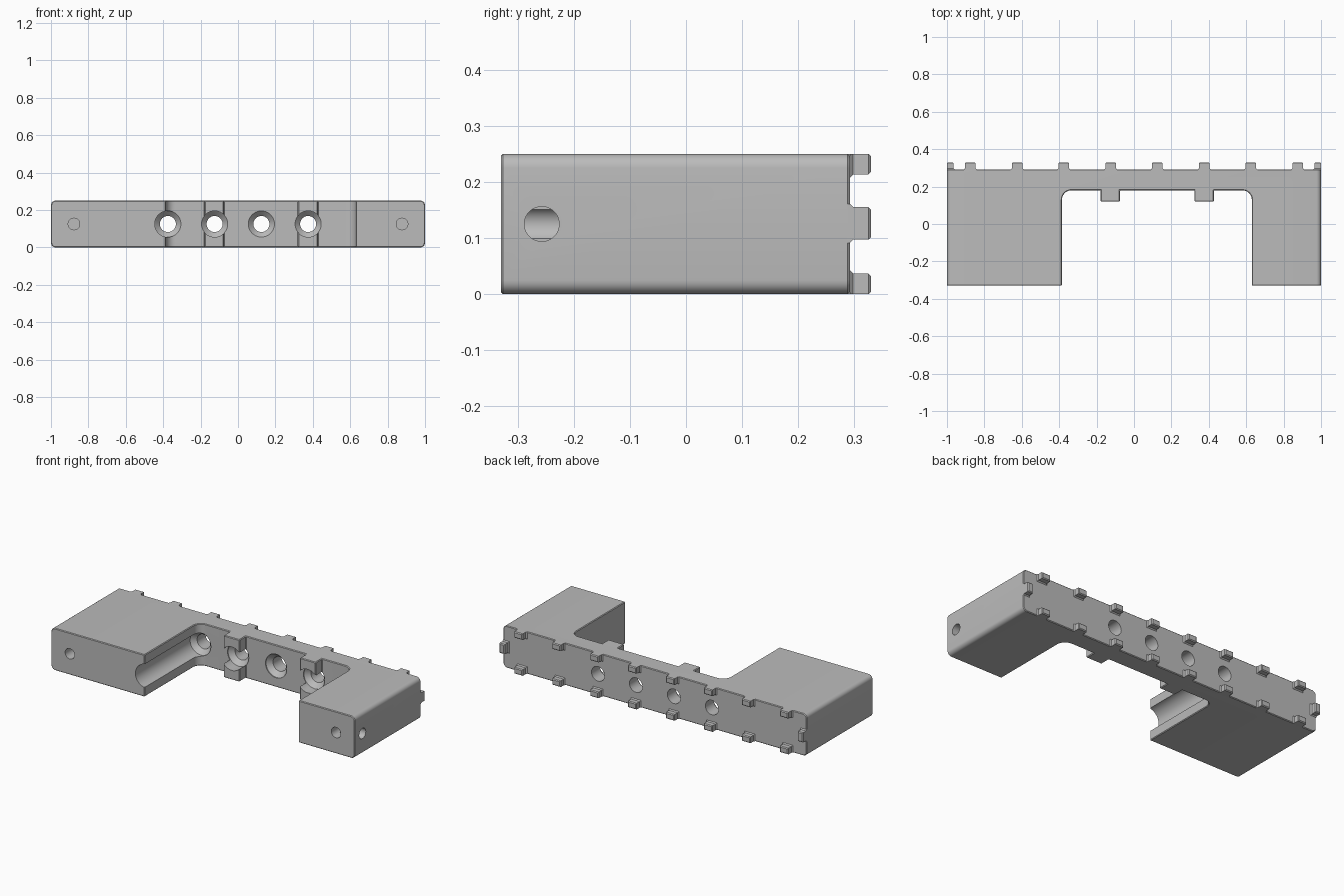
import bpy, bmesh, math
from mathutils import Vector

if "Cube" in bpy.data.objects:
    bpy.data.objects.remove(bpy.data.objects["Cube"], do_unlink=True)

grey = bpy.data.materials.new("plain grey")
grey.use_nodes = True
colour = (0.5, 0.5, 0.5, 1)
grey.diffuse_color = colour
grey.node_tree.nodes["Principled BSDF"].inputs["Base Color"].default_value = colour

BACK, FRONT, TOP = 0.292, -0.33, 0.25
MID = TOP / 2


def loft(name, rings):
    """Closed solid through a row of matching point rings."""
    bm = bmesh.new()
    rows = [[bm.verts.new(p) for p in ring] for ring in rings]
    n = len(rows[0])
    for a, b in zip(rows, rows[1:]):
        for i in range(n):
            j = (i + 1) % n
            bm.faces.new((a[i], a[j], b[j], b[i]))
    bm.faces.new(rows[0])
    bm.faces.new(rows[-1])
    bmesh.ops.recalc_face_normals(bm, faces=bm.faces)
    mesh = bpy.data.meshes.new(name)
    bm.to_mesh(mesh)
    bm.free()
    mesh.materials.append(grey)
    obj = bpy.data.objects.new(name, mesh)
    bpy.context.collection.objects.link(obj)
    return obj


def arc(cx, cy, r, start, end, steps):
    angles = [math.radians(start + (end - start) * i / steps) for i in range(steps + 1)]
    return [(cx + r * math.cos(a), cy + r * math.sin(a)) for a in angles]


def round_cutter(name, origin, axis, profile):
    """Lathe of (distance, radius) pairs along an axis."""
    axis = Vector(axis)
    up = Vector((0, 0, 1))
    side = axis.cross(up)
    circle = arc(0, 0, 1, 0, 360, 40)[:-1]
    rings = [[Vector(origin) + axis * d + (side * u + up * v) * r for u, v in circle]
             for d, r in profile]
    return loft(name, rings)


def cut(obj, cutter):
    cutter.hide_render = True
    mod = obj.modifiers.new("cut", 'BOOLEAN')
    mod.operation = 'DIFFERENCE'
    mod.solver = 'EXACT'
    mod.object = cutter


# Body: rounded bar section running front to back
r = 0.025
section = []
for cx, cz, start in ((1 - r, TOP - r, 0), (r - 1, TOP - r, 90),
                      (r - 1, r, 180), (1 - r, r, 270)):
    section += arc(cx, cz, r, start, start + 90, 6)
body = loft("bracket_body", [[(x, y, z) for x, z in section] for y in (FRONT, BACK)])

# Front notch, leaving two ribs on its back wall
left, right, wall, rib, f = -0.385, 0.63, 0.18, 0.12, 0.05
plan = [(left, -0.5), (right, -0.5)] + arc(right - f, wall - f, f, 0, 90, 8)
for x in (0.375, -0.127):
    plan += [(x + 0.052, wall), (x + 0.052, rib), (x - 0.052, rib), (x - 0.052, wall)]
plan += arc(left + f, wall - f, f, 90, 180, 8)
cutters = [loft("notch_cutter", [[(x, y, z) for x, y in plan] for z in (-0.1, TOP + 0.1)])]
cut(body, cutters[0])

# Small chamfer on the edges
chamfer = body.modifiers.new("chamfer", 'BEVEL')
chamfer.width = 0.004
chamfer.segments = 1
chamfer.limit_method = 'ANGLE'
chamfer.angle_limit = math.radians(40)
chamfer.use_clamp_overlap = False

# Countersunk through holes, with clearance in front of each
for x in (-0.375, -0.125, 0.125, 0.375):
    cutters.append(round_cutter("screw_hole_cutter", (x, 0, MID), (0, 1, 0),
                                [(-0.5, 0.07), (0.185, 0.07), (0.212, 0.043), (0.4, 0.043)]))
# Blind holes in the two front faces and the left side
for x in (-0.877, 0.877):
    cutters.append(round_cutter("front_hole_cutter", (x, FRONT, MID), (0, 1, 0),
                                [(-0.1, 0.031), (0.25, 0.031)]))
cutters.append(round_cutter("side_hole_cutter", (1, -0.257, MID), (-1, 0, 0),
                            [(-0.1, 0.031), (0.14, 0.031)]))
for cutter in cutters[1:]:
    cut(body, cutter)

# Apply the cuts and drop the cutters
bpy.context.view_layer.update()
result = bpy.data.meshes.new_from_object(
    body.evaluated_get(bpy.context.evaluated_depsgraph_get()))
body.modifiers.clear()
body.data = result
for cutter in cutters:
    bpy.data.objects.remove(cutter, do_unlink=True)


def tooth(name, x0, x1, z0, z1):
    """Back locating tooth with a flared foot and chamfered tip."""
    rings = []
    for y, g in ((BACK - 0.008, 0.006), (BACK, 0.006), (BACK + 0.006, 0),
                 (0.325, 0), (0.33, -0.005)):
        grow = max(g, 0)
        a, b = max(x0 - grow, -1), min(x1 + grow, 1)
        c, d = max(z0 - grow, 0), min(z1 + grow, TOP)
        s = max(-g, 0)
        rings.append([(a + s, y, c + s), (b - s, y, c + s),
                      (b - s, y, d - s), (a + s, y, d - s)])
    return loft(name, rings)


# Teeth along the top and bottom, and one at each end
for i in range(8):
    x = -0.875 + 0.25 * i
    tooth("bottom_tooth", x - 0.028, x + 0.028, 0, 0.037)
    tooth("top_tooth", x - 0.028, x + 0.028, TOP - 0.037, TOP)
tooth("right_end_tooth", -1, -0.965, MID - 0.028, MID + 0.03)
tooth("left_end_tooth", 0.965, 1, MID - 0.028, MID + 0.03)

bpy.ops.object.select_all(action='DESELECT')
body.select_set(True)
bpy.context.view_layer.objects.active = body
bpy.ops.object.shade_smooth_by_angle(angle=math.radians(30))
